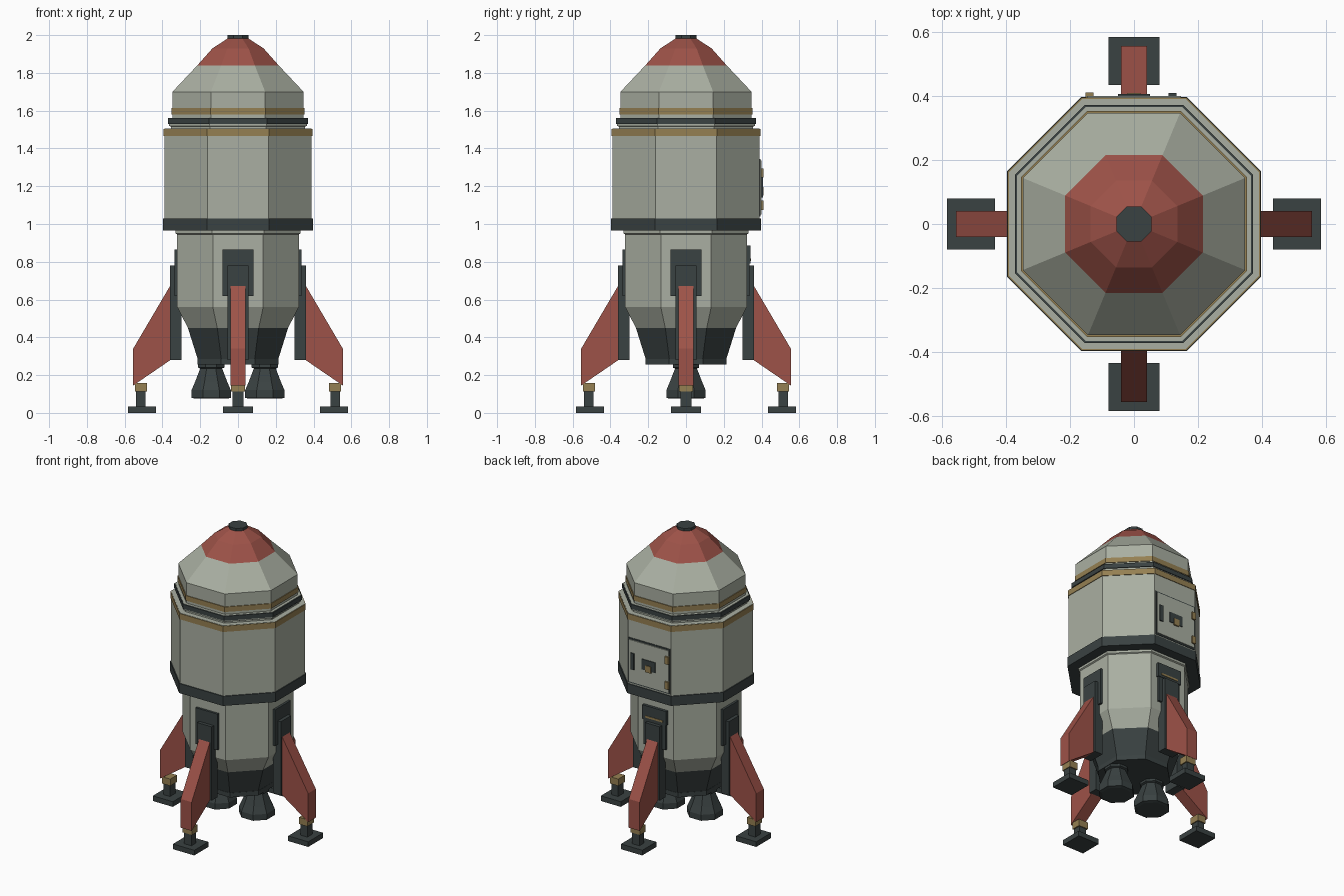
import bpy, bmesh, math
from mathutils import Matrix

if "Cube" in bpy.data.objects:
    bpy.data.objects.remove(bpy.data.objects["Cube"])


def material(name, rgb):
    m = bpy.data.materials.new(name)
    m.diffuse_color = (*rgb, 1)
    m.use_nodes = True
    m.node_tree.nodes["Principled BSDF"].inputs["Base Color"].default_value = m.diffuse_color
    return m


LIGHT = material("pale grey paint", (.40, .43, .36))
DARK = material("charcoal metal", (.042, .054, .054))
RED = material("brick red paint", (.34, .085, .065))
GOLD = material("dull gold trim", (.30, .215, .085))


def finish(name, bm, mats, turn=0):
    bmesh.ops.recalc_face_normals(bm, faces=bm.faces)
    bm.transform(Matrix.Rotation(turn, 4, 'Z'))
    me = bpy.data.meshes.new(name)
    bm.to_mesh(me)
    bm.free()
    for m in mats:
        me.materials.append(m)
    ob = bpy.data.objects.new(name, me)
    bpy.context.collection.objects.link(ob)
    return ob


def octagon(name, profile, mat, x=0, y=0, top=None, top_z=9):
    """Eight-sided solid from (half width, z) pairs; faces above top_z use the second colour."""
    bm = bmesh.new()
    rings = []
    for a, z in profile:
        r = a / math.cos(math.pi / 8)
        rings.append([bm.verts.new((x + r * math.cos(math.pi / 8 + k * math.pi / 4),
                                    y + r * math.sin(math.pi / 8 + k * math.pi / 4), z)) for k in range(8)])
    for lo, hi in zip(rings, rings[1:]):
        for k in range(8):
            bm.faces.new((lo[k], lo[(k + 1) % 8], hi[(k + 1) % 8], hi[k]))
    bm.faces.new(rings[0][::-1])
    bm.faces.new(rings[-1])
    for f in bm.faces:
        f.material_index = int(f.calc_center_median().z > top_z)
    return finish(name, bm, [mat, top or mat])


def box(name, xr, yr, zr, mat, turn=0):
    bm = bmesh.new()
    bmesh.ops.create_cube(bm, size=1)
    for v in bm.verts:
        v.co = [r[0] if c < 0 else r[1] for c, r in zip(v.co, (xr, yr, zr))]
    return finish(name, bm, [mat], turn)


def fin(name, outline, half, mat, turn):
    """Extruded (x, z) outline, centred on y."""
    bm = bmesh.new()
    face = bm.faces.new([bm.verts.new((x, -half, z)) for x, z in outline])
    ext = bmesh.ops.extrude_face_region(bm, geom=[face])["geom"]
    for v in ext:
        if isinstance(v, bmesh.types.BMVert):
            v.co.y = half
    bm.normal_update()
    if not any(f is face for f in bm.faces) or len(bm.faces) < len(outline) + 2:
        bm.faces.new([v for v in bm.verts if v.co.y < 0])
    return finish(name, bm, [mat], turn)


# Hull, from the bottom up
octagon("engine_plate", [(.215, .255), (.215, .285)], DARK)
octagon("lower_hull", [(.212, .28), (.265, .45), (.322, .56), (.322, .945), (.33, .95), (.33, .97)],
        DARK, top=LIGHT, top_z=.42)
octagon("lower_ring", [(.396, .965), (.396, 1.03)], DARK)
octagon("main_hull", [(.39, 1.02), (.39, 1.506)], LIGHT)
octagon("hull_gold_band", [(.394, 1.465), (.394, 1.504)], GOLD)
octagon("neck", [(.355, 1.50), (.355, 1.515), (.365, 1.52), (.365, 1.562)], LIGHT)
octagon("neck_ring", [(.371, 1.53), (.371, 1.56)], DARK)
octagon("nose", [(.347, 1.55), (.347, 1.70), (.215, 1.84), (.135, 1.93), (.055, 1.982)],
        LIGHT, top=RED, top_z=1.82)
octagon("nose_gold_band", [(.352, 1.58), (.352, 1.614)], GOLD)
octagon("nose_cap", [(.055, 1.975), (.055, 2.0)], DARK)

# Twin engines side by side
for side, s in (("left", -1), ("right", 1)):
    octagon(side + "_nozzle", [(.085, .075), (.104, .08), (.104, .12), (.085, .165), (.058, .235),
                               (.07, .24), (.07, .27)], DARK, x=s * .142)

# Four landing legs
for i, side in enumerate(("right", "back", "left", "front")):
    t = i * math.pi / 2
    box(side + "_leg_backplate", (.30, .337), (-.083, .083), (.62, .865), DARK, t)
    box(side + "_leg_pylon", (.30, .36), (-.055, .055), (.28, .78), DARK, t)
    fin(side + "_leg_fin", [(.35, .285), (.555, .145), (.555, .34), (.355, .68), (.35, .68)], .041, RED, t)
    box(side + "_leg_collar", (.483, .545), (-.036, .036), (.112, .158), GOLD, t)
    box(side + "_leg_strut", (.49, .54), (-.028, .028), (.03, .13), DARK, t)
    box(side + "_leg_foot", (.433, .583), (-.08, .08), (0, .035), DARK, t)

# Hatch on the back
box("hatch_frame", (-.156, .156), (.38, .394), (1.04, 1.345), DARK)
box("hatch_door", (-.147, .147), (.38, .4), (1.05, 1.335), LIGHT)
box("hatch_handle", (.107, .132), (.39, .408), (1.14, 1.25), DARK)
box("hatch_latch_plate", (-.05, .05), (.39, .405), (1.16, 1.23), DARK)
box("hatch_latch", (-.02, .02), (.39, .409), (1.15, 1.195), GOLD)
for label, z in (("lower", 1.10), ("upper", 1.27)):
    box(label + "_hatch_hinge", (-.152, -.126), (.385, .41), (z - .025, z + .025), GOLD)

# Small service panel below the hatch
box("service_panel", (-.09, .09), (.31, .341), (.79, .885), DARK)
box("service_panel_strip", (-.065, .065), (.33, .344), (.805, .818), GOLD)
